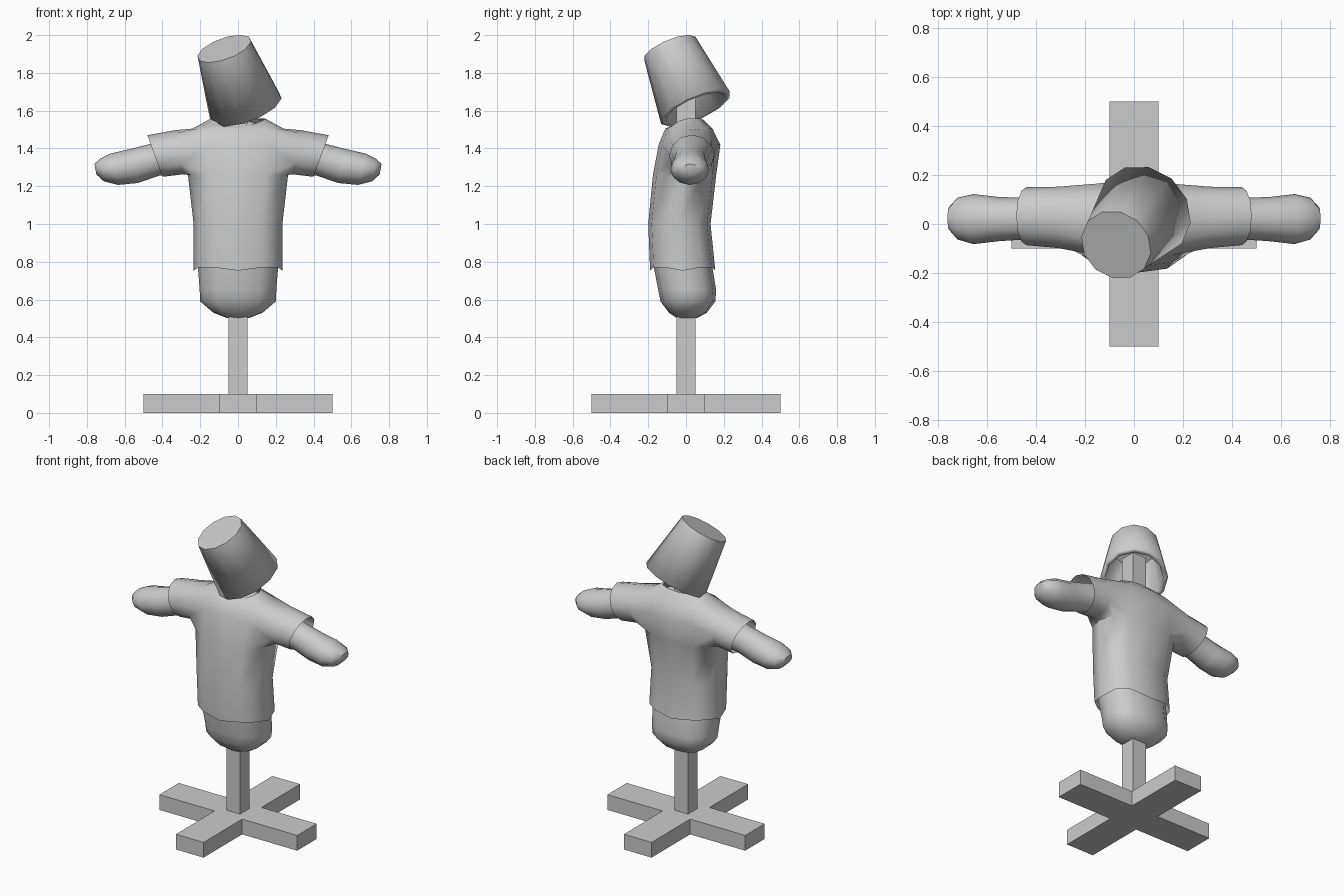
import bpy, bmesh, math
from mathutils import Vector

if "Cube" in bpy.data.objects:
    bpy.data.objects.remove(bpy.data.objects["Cube"])

N = 12


def finish(name, bm, angle=40):
    bmesh.ops.recalc_face_normals(bm, faces=bm.faces)
    me = bpy.data.meshes.new(name)
    bm.to_mesh(me)
    bm.free()
    ob = bpy.data.objects.new(name, me)
    bpy.context.collection.objects.link(ob)
    bpy.ops.object.select_all(action='DESELECT')
    ob.select_set(True)
    bpy.context.view_layer.objects.active = ob
    if angle:
        bpy.ops.object.shade_smooth_by_angle(angle=math.radians(angle))
    return ob


def soft(v, p=0.8):
    return math.copysign(abs(v) ** p, v)


def figure(name, rows, a, arms, hem=0.0, neck=0.0, closed=False):
    """Loft torso rows (z, half x, front y, back y); arms grow from the side
    openings between rows a and a+2. Arm rings: (x, lean, y, z, half y, half z)."""
    bm = bmesh.new()
    V = []
    for r, (z, hx, y0, y1) in enumerate(rows):
        ring = []
        for k in range(N):
            t = math.tau * k / N
            c, s = math.cos(t), math.sin(t)
            zz = z
            if r == 0:
                zz += hem * math.cos(4 * t + math.pi)
            if r == len(rows) - 1:
                zz -= neck * max(0, -s) ** 2
            ring.append(bm.verts.new((hx * soft(c), (y0 + y1) / 2 + (y1 - y0) / 2 * soft(s), zz)))
        V.append(ring)
    for r in range(len(rows) - 1):
        for k in range(N):
            if r in (a, a + 1) and k in (10, 11, 0, 1, 4, 5, 6, 7):
                continue
            j = (k + 1) % N
            bm.faces.new((V[r][k], V[r][j], V[r + 1][j], V[r + 1][k]))
    if closed:
        bm.faces.new(V[0])
        bm.faces.new(V[-1])
    # arms on both sides
    path = [(0, k) for k in range(-2, 3)] + [(1, 2)] + [(2, k) for k in range(2, -3, -1)] + [(1, -2)]
    for side in (1, -1):
        prev = [V[a + r][(k if side > 0 else 6 - k) % N] for r, k in path]
        for x, lean, y, z, ry, rz in arms:
            ring = []
            for i in range(N):
                t = math.radians(210 + 30 * i)
                ring.append(bm.verts.new((side * (x + lean * math.sin(t)),
                                          y + ry * math.cos(t), z + rz * math.sin(t))))
            for i in range(N):
                j = (i + 1) % N
                bm.faces.new((prev[i], prev[j], ring[j], ring[i]))
            prev = ring
        if closed:
            bm.faces.new(prev)
    return finish(name, bm, 50)


# stuffed body with arms
figure("stuffed_body",
       [(0.503, 0.06, -0.05, 0.06), (0.53, 0.13, -0.09, 0.11), (0.59, 0.20, -0.135, 0.155),
        (0.65, 0.203, -0.147, 0.16), (0.77, 0.212, -0.17, 0.14), (1.0, 0.215, -0.18, 0.11),
        (1.28, 0.245, -0.155, 0.14), (1.40, 0.25, -0.125, 0.16), (1.48, 0.22, -0.095, 0.125),
        (1.53, 0.12, -0.055, 0.075), (1.545, 0.06, -0.03, 0.04)],
       6,
       [(0.31, 0.02, 0.025, 1.37, 0.10, 0.095), (0.44, 0.02, 0.022, 1.34, 0.085, 0.085),
        (0.55, 0.02, 0.02, 1.307, 0.09, 0.09), (0.655, 0.02, 0.02, 1.29, 0.102, 0.083),
        (0.72, 0.01, 0.022, 1.286, 0.085, 0.06), (0.755, 0.005, 0.023, 1.29, 0.045, 0.028)],
       closed=True)

# shirt with open hem, neck and slanted sleeve ends
figure("shirt",
       [(0.765, 0.235, -0.19, 0.155), (1.0, 0.235, -0.20, 0.13), (1.26, 0.265, -0.175, 0.16),
        (1.42, 0.27, -0.145, 0.182), (1.505, 0.24, -0.11, 0.14), (1.558, 0.145, -0.065, 0.085)],
       2,
       [(0.31, 0.02, 0.027, 1.38, 0.125, 0.117), (0.44, 0.04, 0.032, 1.36, 0.118, 0.11)],
       hem=0.012, neck=0.04)

# square post
bm = bmesh.new()
bmesh.ops.create_cube(bm, size=1)
bmesh.ops.scale(bm, vec=(0.1, 0.1, 1.7), verts=bm.verts)
bmesh.ops.translate(bm, vec=(0, 0, 0.93), verts=bm.verts)
finish("post", bm, 0)

# cross-shaped base
bm = bmesh.new()
w, l = 0.1, 0.5
quarter = [(w, -w), (l, -w), (l, w)]
outline = []
for q in range(4):
    c, s = round(math.cos(q * math.pi / 2)), round(math.sin(q * math.pi / 2))
    outline += [(x * c - y * s, x * s + y * c) for x, y in quarter]
face = bm.faces.new([bm.verts.new((x, y, 0)) for x, y in outline])
up = bmesh.ops.extrude_face_region(bm, geom=[face], use_keep_orig=True)
bmesh.ops.translate(bm, vec=(0, 0, 0.1), verts=[v for v in up['geom'] if isinstance(v, bmesh.types.BMVert)])
finish("cross_base", bm, 0)

# tilted upside-down bucket as the head
low, high = Vector((0.04, 0.05, 1.615)), Vector((-0.073, -0.085, 1.928))
axis = high - low
bm = bmesh.new()
bmesh.ops.create_cone(bm, cap_ends=True, segments=N, radius1=0.202, radius2=0.15, depth=axis.length)
bottom = min(bm.faces, key=lambda f: f.calc_center_median().z)
bmesh.ops.delete(bm, geom=[bottom], context='FACES_ONLY')
bucket = finish("bucket_head", bm, 40)
bucket.location = (low + high) / 2
bucket.rotation_mode = 'QUATERNION'
bucket.rotation_quaternion = axis.to_track_quat('Z', 'Y')
wall = bucket.modifiers.new("wall", 'SOLIDIFY')
wall.thickness = 0.03
wall.offset = -1
